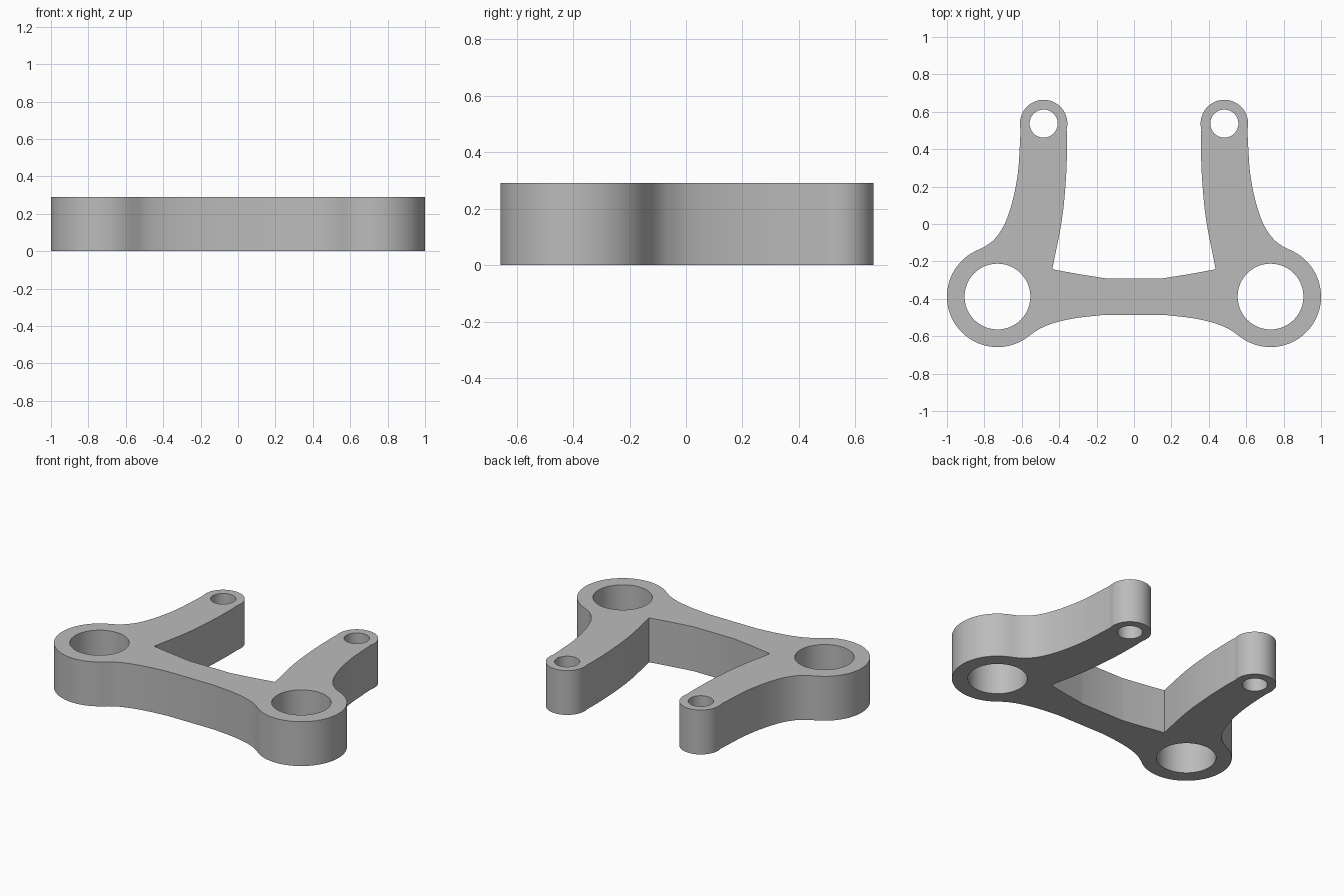
import bpy, bmesh
from math import cos, sin, radians
from mathutils import Vector

cube = bpy.data.objects.get("Cube")
if cube:
    bpy.data.objects.remove(cube)

HEIGHT = 0.29
BIG, BIG_R, BORE_R = Vector((0.73, -0.388)), 0.27, 0.176
SMALL, SMALL_R, PIN_R = Vector((0.483, 0.537)), 0.127, 0.075


def arc(center, r, a0, a1, n):
    """Points on a circle, angles in degrees."""
    angles = [radians(a0 + (a1 - a0) * i / n) for i in range(n + 1)]
    return [center + Vector((cos(a), sin(a))) * r for a in angles]


def spline(pts, n=6):
    """Smooth curve through all points, without its two end points."""
    p = [Vector(q) for q in pts]
    p = [2 * p[0] - p[1]] + p + [2 * p[-1] - p[-2]]
    out = []
    for a, b, c, d in zip(p, p[1:], p[2:], p[3:]):
        for i in range(n):
            t = i / n
            out.append(0.5 * (2 * b + (c - a) * t + (2 * a - 5 * b + 4 * c - d) * t * t
                              + (3 * b - a - 3 * c + d) * t ** 3))
    return out[1:]


def mirror(pts):
    return [Vector((-p.x, p.y)) for p in reversed(pts)]


# Left half of the outline, from the front middle round to the back middle
big_arc = arc(BIG, BIG_R, -130, 64, 56)
small_arc = arc(SMALL, SMALL_R, -14, 194, 40)
front_start = Vector((0.17, -0.487))
corner = Vector((0.437, -0.242))
bar_end = Vector((0.15, -0.291))
half = [front_start]
half += spline([front_start, (0.31, -0.503), (0.42, -0.527), (0.50, -0.558), big_arc[0]])
half += big_arc
half += spline([big_arc[-1], (0.785, -0.113), (0.735, -0.068), (0.687, 0.01), (0.645, 0.14),
                (0.620, 0.28), (0.611, 0.41), small_arc[0]])
half += small_arc
half += spline([small_arc[-1], (0.358, 0.42), (0.364, 0.24), (0.386, 0.02), corner])
half += [corner] + spline([corner, (0.30, -0.267), bar_end]) + [bar_end]

loops = [half + mirror(half)]
for center, r in ((BIG, BORE_R), (SMALL, PIN_R)):
    hole = arc(center, r, 0, 360, 48)[:-1]
    loops += [hole, mirror(hole)]

# Fill the flat profile with its four holes, then raise it
bm = bmesh.new()
for loop in loops:
    verts = [bm.verts.new((p.x, p.y, 0)) for p in loop]
    for a, b in zip(verts, verts[1:] + verts[:1]):
        bm.edges.new((a, b))
bmesh.ops.triangle_fill(bm, edges=bm.edges[:], use_beauty=True, use_dissolve=False)
raised = bmesh.ops.extrude_face_region(bm, geom=bm.faces[:], use_keep_orig=True)
bmesh.ops.translate(bm, vec=(0, 0, HEIGHT),
                    verts=[g for g in raised["geom"] if isinstance(g, bmesh.types.BMVert)])
bmesh.ops.recalc_face_normals(bm, faces=bm.faces[:])
mesh = bpy.data.meshes.new("bracket_plate")
bm.to_mesh(mesh)
bm.free()

# Plain grey finish
grey = bpy.data.materials.new("plain_grey")
grey.use_nodes = True
colour = (0.5, 0.5, 0.5, 1)
grey.diffuse_color = colour
grey.node_tree.nodes["Principled BSDF"].inputs["Base Color"].default_value = colour
mesh.materials.append(grey)

plate = bpy.data.objects.new("bracket_plate", mesh)
bpy.context.collection.objects.link(plate)
bpy.ops.object.select_all(action='DESELECT')
plate.select_set(True)
bpy.context.view_layer.objects.active = plate
bpy.ops.object.shade_smooth_by_angle(angle=radians(30))
